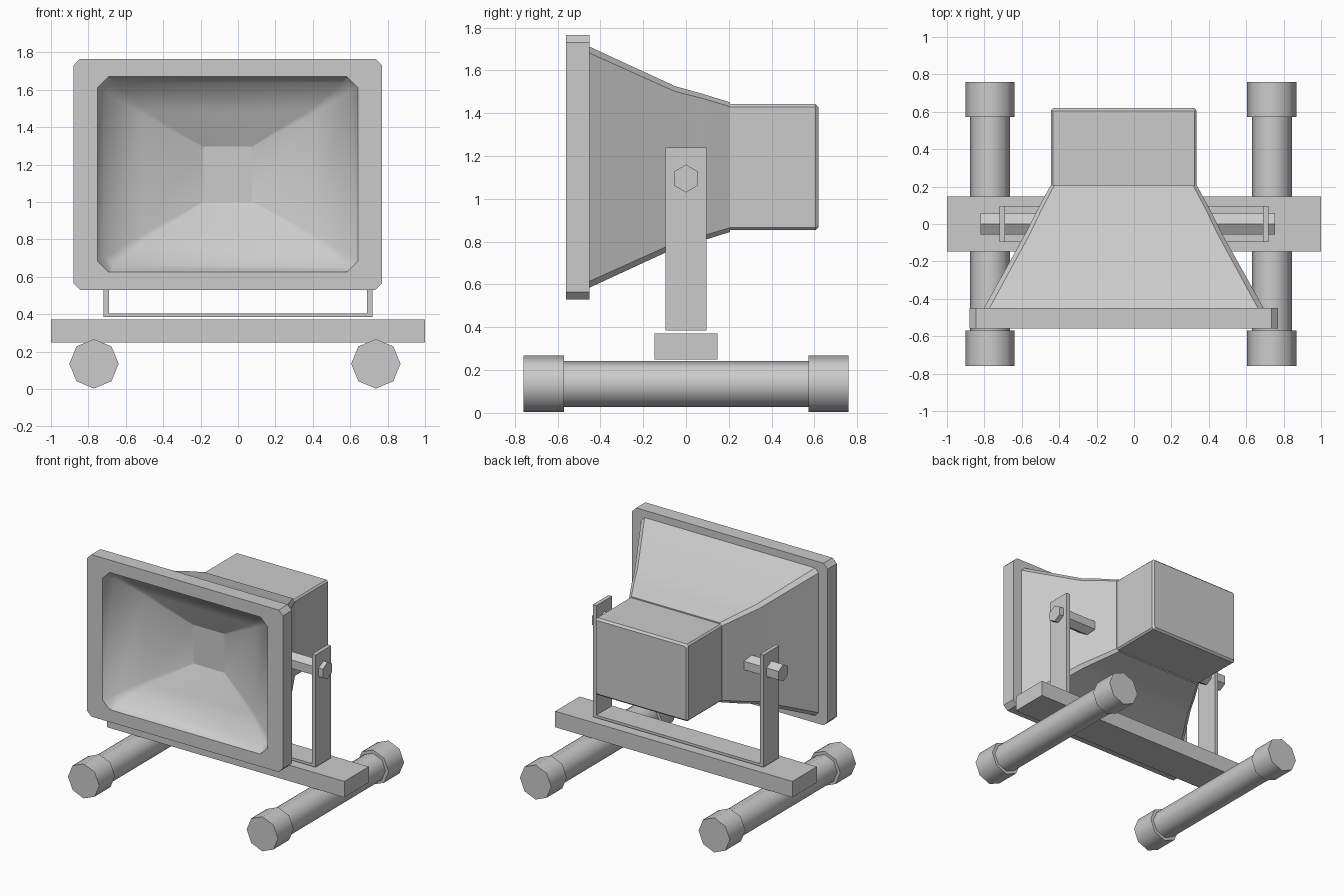
import bpy, bmesh
from math import radians, pi
from mathutils import Matrix

if "Cube" in bpy.data.objects:
    bpy.data.objects.remove(bpy.data.objects["Cube"])

grey = bpy.data.materials.new("light grey")
grey.use_nodes = True
grey.diffuse_color = (0.6, 0.6, 0.6, 1)
grey.node_tree.nodes["Principled BSDF"].inputs["Base Color"].default_value = grey.diffuse_color

LAMP_X, LAMP_Z = -0.055, 1.148   # lamp axis


def finish(name, bm, angle=30, recalc=True):
    if recalc:
        bmesh.ops.recalc_face_normals(bm, faces=bm.faces)
    mesh = bpy.data.meshes.new(name)
    bm.to_mesh(mesh)
    bm.free()
    mesh.materials.append(grey)
    obj = bpy.data.objects.new(name, mesh)
    bpy.context.collection.objects.link(obj)
    bpy.ops.object.select_all(action='DESELECT')
    obj.select_set(True)
    bpy.context.view_layer.objects.active = obj
    bpy.ops.object.shade_smooth_by_angle(angle=radians(angle))
    return obj


def loft(name, rings, angle=30, cap=False):
    """Skin chamfered rectangles given as (y, half width, half height, chamfer)."""
    bm = bmesh.new()
    loops = []
    for y, w, h, c in rings:
        outline = []
        for sx, sz in ((1, 1), (-1, 1), (-1, -1), (1, -1)):
            pair = [(sx * w, sz * (h - c)), (sx * (w - c), sz * h)]
            outline += pair if sx == sz else pair[::-1]
        loops.append([bm.verts.new((LAMP_X + x, y, LAMP_Z + z)) for x, z in outline])
    for a, b in zip(loops, loops[1:]):
        for i in range(8):
            j = (i + 1) % 8
            bm.faces.new((a[i], a[j], b[j], b[i]))
    if cap:
        bm.faces.new(loops[-1])
    # rings run front to back on outer skins, so this winding faces outward
    return finish(name, bm, angle, recalc=False)


def box(name, x0, x1, y0, y1, z0, z1):
    bm = bmesh.new()
    bmesh.ops.create_cube(bm, size=1, matrix=Matrix.Translation(
        ((x0 + x1) / 2, (y0 + y1) / 2, (z0 + z1) / 2))
        @ Matrix.Diagonal((x1 - x0, y1 - y0, z1 - z0, 1)))
    return finish(name, bm)


def rod(name, axis, sides, radius, start, end, a, b, angle=50):
    """Prism along x (a, b are y, z) or along y (a, b are x, z)."""
    bm = bmesh.new()
    mid = (start + end) / 2
    if axis == 'X':
        place = Matrix.Translation((mid, a, b)) @ Matrix.Rotation(pi / 2, 4, 'Y')
    else:
        place = Matrix.Translation((a, mid, b)) @ Matrix.Rotation(pi / 2, 4, 'X')
    bmesh.ops.create_cone(bm, cap_ends=True, segments=sides, radius1=radius,
                          radius2=radius, depth=end - start, matrix=place)
    # turn the prism so that a corner points straight up
    top = max(v.co.z for v in bm.verts)
    if top < b + radius * 0.99:
        bmesh.ops.rotate(bm, verts=bm.verts, cent=(mid, a, b) if axis == 'X' else (a, mid, b),
                         matrix=Matrix.Rotation(pi / sides, 3, axis))
    return finish(name, bm, angle)


# Lamp head
loft("front_frame", [(-0.56, 0.6975, 0.5225, 0.06), (-0.56, 0.825, 0.6175, 0.035),
                     (-0.45, 0.825, 0.6175, 0.035), (-0.45, 0.72, 0.54, 0.03)])
loft("reflector", [(-0.27, 0.13, 0.148, 0.006), (-0.38, 0.455, 0.34, 0.02),
                   (-0.475, 0.655, 0.487, 0.045), (-0.56, 0.6975, 0.5225, 0.06)], 40)
bm = bmesh.new()
corners = [bm.verts.new((LAMP_X + x * 0.13, -0.27, LAMP_Z + z * 0.148))
           for x, z in ((-1, -1), (1, -1), (1, 1), (-1, 1))]
bm.faces.new(corners)
finish("reflector_back", bm, recalc=False)
loft("rear_shell", [(-0.45, 0.748, 0.5625, 0.03), (-0.05, 0.525, 0.378, 0.025),
                    (0.07, 0.465, 0.345, 0.022), (0.205, 0.392, 0.303, 0.02),
                    (0.205, 0.385, 0.29, 0.015)])
loft("rear_housing", [(0.2, 0.39, 0.294, 0.012), (0.605, 0.39, 0.294, 0.012),
                      (0.62, 0.378, 0.28, 0.01)], cap=True)

# Bracket and pivots
box("bracket_base", -0.72, 0.72, -0.095, 0.095, 0.385, 0.405)
for side, x, outer in (("right", -0.705, -0.82), ("left", 0.705, 0.755)):
    box(side + "_bracket_arm", x - 0.015, x + 0.015, -0.095, 0.095, 0.385, 1.24)
    inner = -0.4 if x < 0 else 0.28
    rod(side + "_pivot_bolt", 'X', 6, 0.065, min(outer, inner), max(outer, inner), 0, 1.095)

# Stand
box("crossbar", -1, 1, -0.147, 0.147, 0.25, 0.372)
for side, x in (("right", -0.77), ("left", 0.737)):
    rod(side + "_foot_tube", 'Y', 8, 0.107, -0.65, 0.65, x, 0.135)
    rod(side + "_front_foot_cap", 'Y', 8, 0.132, -0.76, -0.57, x, 0.135)
    rod(side + "_rear_foot_cap", 'Y', 8, 0.132, 0.572, 0.76, x, 0.135)
